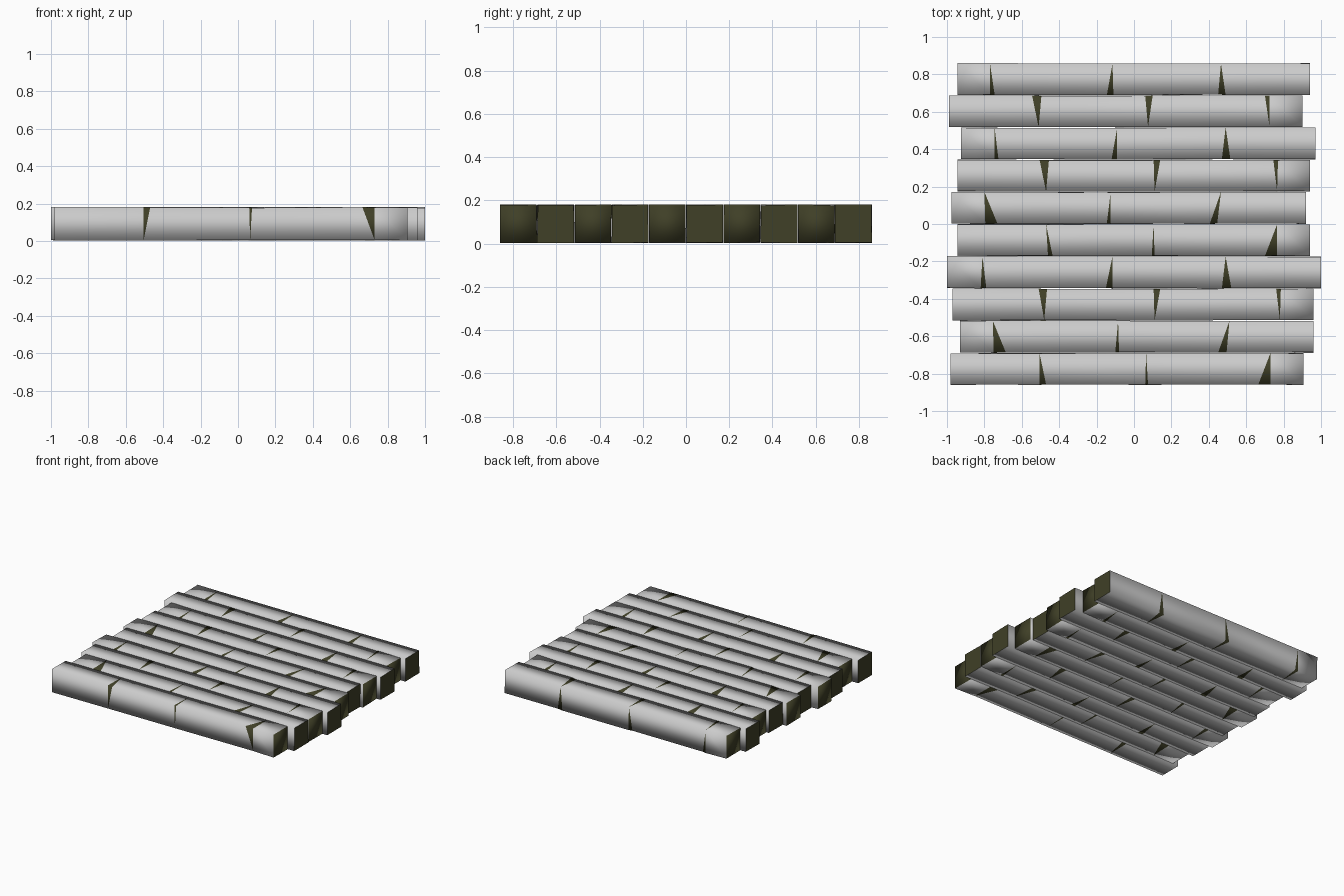
import bpy, bmesh, random

if "Cube" in bpy.data.objects:
    bpy.data.objects.remove(bpy.data.objects["Cube"])

random.seed(4)
HEIGHT = 0.18

# Materials: pale bark and dark cut wood
bark = bpy.data.materials.new("pale_bark")
bark.diffuse_color = (0.8, 0.8, 0.8, 1)
bark.use_nodes = True
bark.node_tree.nodes["Principled BSDF"].inputs["Base Color"].default_value = bark.diffuse_color
dark = bpy.data.materials.new("dark_wood")
dark.diffuse_color = (0.05, 0.05, 0.02, 1)
dark.use_nodes = True
dark.node_tree.nodes["Principled BSDF"].inputs["Base Color"].default_value = dark.diffuse_color

# Each log: left x, right x, top edge carrying the cracks (-1 front, 1 back),
# rounded end (0 left, 1 right), cracks as (wide start, wide end, tip)
LOGS = [
    (-.98, .905, -1, 1, [(-.505, -.47, -.505), (.06, .075, .065), (.665, .73, .73)]),
    (-.93, .96, -1, 0, [(-.75, -.685, -.755), (-.10, -.08, -.085), (.45, .495, .51)]),
    (-.97, .96, 1, 1, [(-.51, -.465, -.48), (.105, .14, .11), (.76, .785, .78)]),
    (-1.0, 1.0, -1, 0, [(-.82, -.79, -.81), (-.15, -.115, -.115), (.47, .52, .49)]),
    (-.945, .94, -1, 1, [(-.46, -.435, -.47), (.095, .11, .105), (.70, .765, .765)]),
    (-.975, .92, -1, 0, [(-.795, -.73, -.80), (-.145, -.125, -.125), (.405, .445, .465)]),
    (-.945, .94, 1, 1, [(-.505, -.455, -.47), (.105, .14, .11), (.745, .77, .765)]),
    (-.925, .97, -1, 0, [(-.745, -.725, -.745), (-.12, -.09, -.09), (.47, .515, .49)]),
    (-.99, .90, 1, 1, [(-.545, -.495, -.51), (.06, .10, .075), (.70, .725, .725)]),
    (-.945, .94, -1, 0, [(-.77, -.745, -.77), (-.145, -.11, -.115), (.45, .49, .465)]),
]


def build_log(name, y0, y1, x0, x1, side, soft_end, cracks):
    bm = bmesh.new()
    corners = [(y0, 0.005), (y1, 0.005), (y1, HEIGHT), (y0, HEIGHT)]
    wide = (1, 3) if side < 0 else (0, 2)   # diagonally opposite edges that split

    def vert(x, i):
        y, z = corners[i]
        return bm.verts.new((x, y + random.uniform(-.002, .002),
                             z + random.uniform(-.003, .002)))

    def skin(a, b):
        for i in range(4):
            j = (i + 1) % 4
            bm.faces.new((a[i], a[j], b[j], b[i]))

    # Bark segments separated by dark triangular cracks
    first = ring = [vert(x0, i) for i in range(4)]
    for lo, hi, tip in cracks:
        left = [vert(lo if i in wide else tip, i) for i in range(4)]
        right = [vert(hi, i) if i in wide else left[i] for i in range(4)]
        skin(ring, left)
        for w in wide:
            for n in ((w + 1) % 4, (w - 1) % 4):
                bm.faces.new((left[w], right[w], left[n])).material_index = 1
        ring = right
    last = [vert(x1, i) for i in range(4)]
    skin(ring, last)

    # Dark cut ends, one crisp and one softly shaded
    caps = [bm.faces.new(first), bm.faces.new(last)]
    bm.normal_update()
    bmesh.ops.recalc_face_normals(bm, faces=bm.faces)
    for f in bm.faces:
        f.smooth = True
    for k, cap in enumerate(caps):
        cap.material_index = 1
        if k != soft_end:
            for e in cap.edges:
                e.smooth = False

    mesh = bpy.data.meshes.new(name)
    bm.to_mesh(mesh)
    bm.free()
    mesh.materials.append(bark)
    mesh.materials.append(dark)
    bpy.context.collection.objects.link(bpy.data.objects.new(name, mesh))


# Ten logs laid side by side
PITCH = 0.1722
for n, (x0, x1, side, soft, cracks) in enumerate(LOGS):
    y0 = -0.861 + n * PITCH
    build_log(f"log_{n + 1}", y0 + .002, y0 + PITCH - .002, x0, x1, side, soft, cracks)
